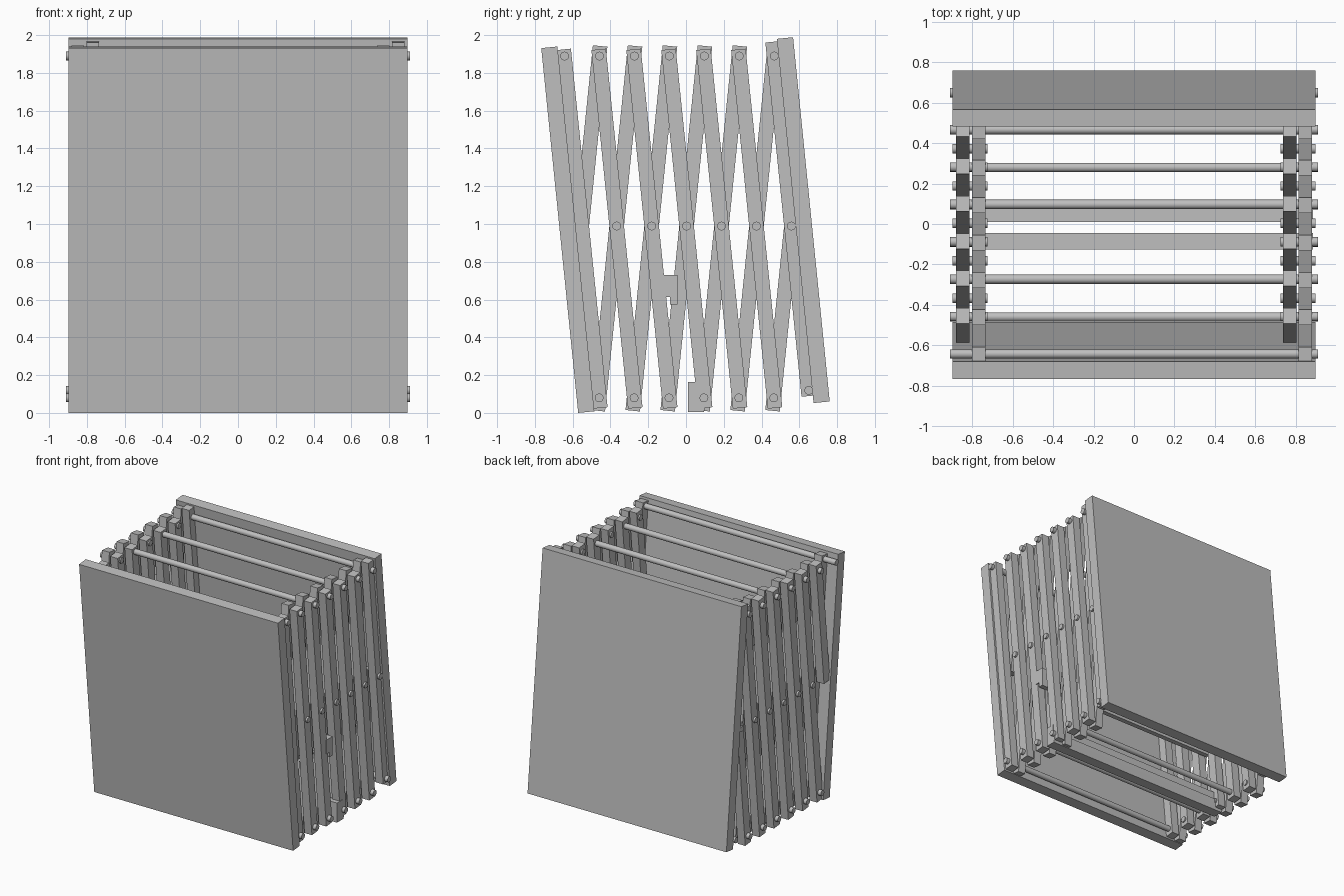
import bpy, bmesh, math
from mathutils import Vector

if "Cube" in bpy.data.objects:
    bpy.data.objects.remove(bpy.data.objects["Cube"])

grey = bpy.data.materials.new("plain grey")
grey.diffuse_color = (0.52, 0.52, 0.52, 1)
grey.use_nodes = True
grey.node_tree.nodes["Principled BSDF"].inputs["Base Color"].default_value = grey.diffuse_color


def finish(name, bm):
    bmesh.ops.recalc_face_normals(bm, faces=bm.faces)
    mesh = bpy.data.meshes.new(name)
    bm.to_mesh(mesh)
    bm.free()
    mesh.materials.append(grey)
    ob = bpy.data.objects.new(name, mesh)
    bpy.context.collection.objects.link(ob)
    return ob


def prism(name, profile, x0, x1):
    """Extrude a (y, z) outline along x."""
    bm = bmesh.new()
    face = bm.faces.new([bm.verts.new((x0, y, z)) for y, z in profile])
    ext = bmesh.ops.extrude_face_region(bm, geom=[face])
    verts = [v for v in ext["geom"] if isinstance(v, bmesh.types.BMVert)]
    bmesh.ops.translate(bm, verts=verts, vec=(x1 - x0, 0, 0))
    return finish(name, bm)


def slat(name, top, bottom, width, x0, x1):
    """Square-ended board between two end centres in the yz plane."""
    t, b = Vector(top), Vector(bottom)
    d = (t - b).normalized()
    n = Vector((d.y, -d.x)) * width / 2
    return prism(name, [t - n, t + n, b + n, b - n], x0, x1)


def rod(name, y, z, x0, x1, r=0.023):
    bm = bmesh.new()
    bmesh.ops.create_cone(bm, cap_ends=True, segments=24, radius1=r, radius2=r, depth=x1 - x0)
    for v in bm.verts:
        v.co = ((x0 + x1) / 2 + v.co.z, y + v.co.x, z + v.co.y)
    ob = finish(name, bm)
    for p in ob.data.polygons:
        p.use_smooth = len(p.vertices) == 4
    return ob


PITCH = 0.185
LEAN = 0.0925          # sideways shift of a slat over half its height
W = 0.077
BACKWARD_X = [(0.815, 0.882), (-0.802, -0.735)]
FORWARD_X = [(0.737, 0.803), (-0.882, -0.815)]

# Two leaning outer panels
slat("front_panel", (-0.7235, 1.946), (-0.528, 0.015), 0.086, -0.897, 0.897)
slat("back_panel", (0.524, 1.995), (0.718, 0.067), 0.086, -0.897, 0.897)

# Scissor slats leaning with the panels
for i in range(7):
    mid = -0.552 + PITCH * i
    up = 0.04 if i == 6 else 0
    k = LEAN / 0.905
    t, b = 1.935 + up, (0.1 if i == 6 else 0.037)
    for x0, x1 in BACKWARD_X:
        slat("backward_slat", (mid - k * (t - 1), t), (mid + k * (1 - b), b), W, x0, x1)

# Scissor slats leaning the other way, half length at each end
for i in range(7):
    mid = -0.552 + PITCH * i
    k = LEAN / 0.905
    t = 1.04 if i == 6 else 1.953
    b = 0.955 if i == 0 else 0.022
    for x0, x1 in FORWARD_X:
        slat("forward_slat", (mid + k * (t - 1), t), (mid - k * (1 - b), b), W, x0, x1)

# Pivots: every second one is a full-width rod, the rest are short pins
for i in range(7):
    top_y, low_y = -0.643 + PITCH * i, -0.46 + PITCH * i
    low_z = 0.13 if i == 6 else 0.09
    for label, y, z in (("top", top_y, 1.9), ("bottom", low_y, low_z)):
        if i % 2 == 0:
            rod(label + "_rod", y, z, -0.91, 0.91)
        else:
            rod(label + "_pin_right", y, z, 0.725, 0.91)
            rod(label + "_pin_left", y, z, -0.91, -0.725)
    if i:
        mid = -0.552 + PITCH * i
        rod("middle_pin_right", mid, 1.0, 0.725, 0.897)
        rod("middle_pin_left", mid, 1.0, -0.897, -0.725)

# Two notched cross boards
prism("upper_cross_board", [(-0.125, 0.74), (-0.045, 0.74), (-0.045, 0.585),
                            (-0.085, 0.585), (-0.085, 0.625), (-0.125, 0.625)], -0.802, 0.886)
prism("lower_cross_board", [(0.01, 0.175), (0.085, 0.175), (0.085, 0.105), (0.105, 0.105),
                            (0.105, 0.065), (0.095, 0.015), (0.01, 0.015)], -0.802, 0.886)

# Rest the whole thing on the ground
low = min(v.co.z for o in bpy.data.objects for v in o.data.vertices)
for o in bpy.data.objects:
    o.location.z -= low
